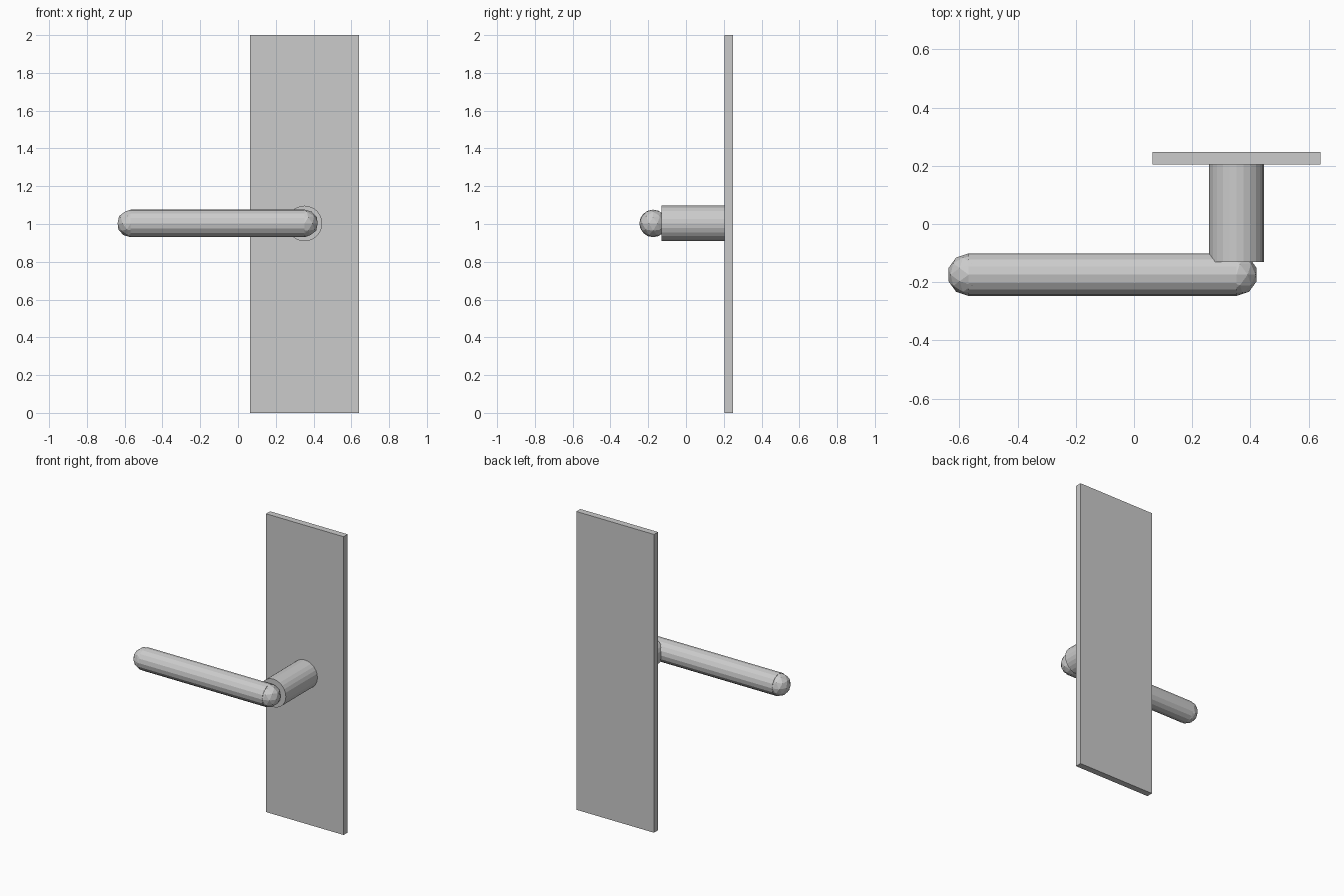
import bpy
from math import pi

if "Cube" in bpy.data.objects:
    bpy.data.objects.remove(bpy.data.objects["Cube"])

AXIS_X, AXIS_Z = 0.352, 1.003      # spindle centre on the plate
LEVER_Y, LEVER_R = -0.174, 0.073
TIP_X = -0.568


def rod(name, radius, length, loc, rot, sides):
    bpy.ops.mesh.primitive_cylinder_add(vertices=sides, radius=radius, depth=length,
                                        location=loc, rotation=rot)
    bpy.context.object.name = name


def end_ball(name, x):
    bpy.ops.mesh.primitive_ico_sphere_add(subdivisions=2, radius=LEVER_R,
                                          location=(x, LEVER_Y, AXIS_Z))
    bpy.context.object.name = name


# Back plate
bpy.ops.mesh.primitive_cube_add(size=1, location=(AXIS_X, 0.2265, 1))
plate = bpy.context.object
plate.name = "back_plate"
plate.scale = (0.576, 0.043, 2)

# Neck projecting from the plate
rod("neck", 0.094, 0.337, (AXIS_X, 0.0385, AXIS_Z), (pi / 2, 0, 0), 24)

# Lever grip with rounded ends
rod("lever", LEVER_R, AXIS_X - TIP_X, ((AXIS_X + TIP_X) / 2, LEVER_Y, AXIS_Z),
    (0, pi / 2, 0), 16)
end_ball("lever_tip", TIP_X)
end_ball("lever_elbow", AXIS_X)
